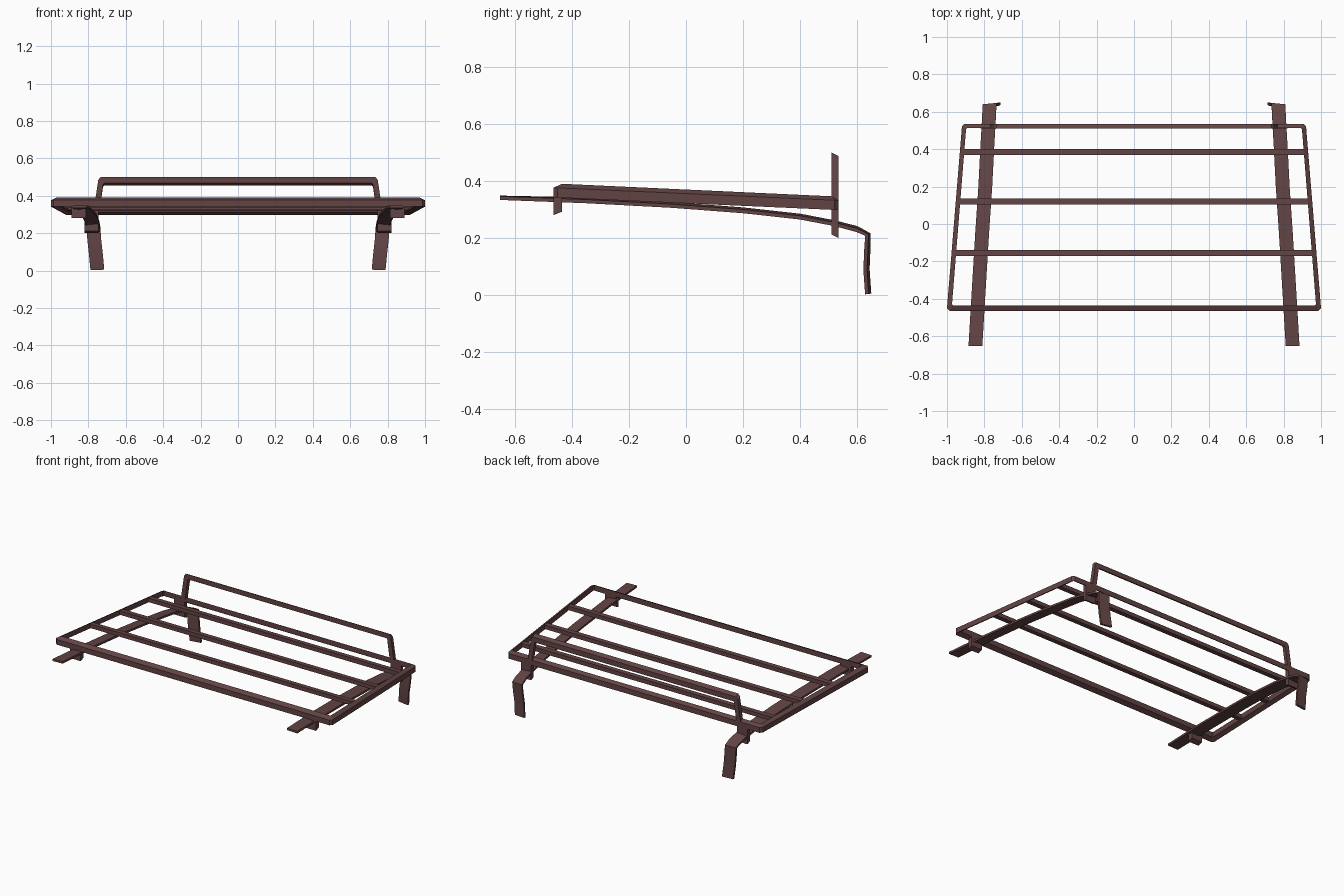
import bpy
from mathutils import Vector

cube = bpy.data.objects.get("Cube")
if cube:
    bpy.data.objects.remove(cube, do_unlink=True)

# One painted metal colour for the whole rack
paint = bpy.data.materials.new("dark brown paint")
paint.use_nodes = True
colour = (0.125, 0.058, 0.058, 1)
paint.diffuse_color = colour
paint.node_tree.nodes["Principled BSDF"].inputs["Base Color"].default_value = colour


def loft(name, rings, closed=False, mirror=False):
    """Skin a row of four-sided rings, capped or joined end to end."""
    verts = [p for ring in rings for p in ring]
    n = len(rings)
    faces = []
    for i in range(n if closed else n - 1):
        a, b = i * 4, (i + 1) % n * 4
        faces += [(a + k, a + (k + 1) % 4, b + (k + 1) % 4, b + k) for k in range(4)]
    if not closed:
        faces += [(3, 2, 1, 0), tuple(range(n * 4 - 4, n * 4))]
    mesh = bpy.data.meshes.new(name)
    mesh.from_pydata(verts, [], faces)
    mesh.materials.append(paint)
    obj = bpy.data.objects.new(name, mesh)
    bpy.context.collection.objects.link(obj)
    bpy.context.view_layer.objects.active = obj
    obj.select_set(True)
    bpy.ops.object.mode_set(mode='EDIT')
    bpy.ops.mesh.select_all(action='SELECT')
    bpy.ops.mesh.normals_make_consistent(inside=False)
    bpy.ops.object.mode_set(mode='OBJECT')
    obj.select_set(False)
    if mirror:
        obj.modifiers.new("mirror", 'MIRROR')
    return obj


def slanted_block(name, x0, x1, y0, y1, z0, z1, rise, mirror=False):
    """Box whose top and bottom rise towards the back."""
    rings = [[(x, y0, z0), (x, y1, z0 + rise), (x, y1, z1 + rise), (x, y0, z1)]
             for x in (x0, x1)]
    return loft(name, rings, mirror=mirror)


def frame_z(y):
    return 0.39 - 0.044 * (y + 0.435) / 0.95


# Outer tray frame with clipped corners and an outward sloping section
def corners(front_x, front_y, back_x, back_y, c):
    half = [(front_x - c, front_y), (front_x, front_y + c),
            (back_x, back_y - c), (back_x - c, back_y)]
    return half + [(-x, y) for x, y in reversed(half)]


rings = []
for (ox, oy), (ix, iy) in zip(corners(1.0, -0.465, 0.92, 0.535, 0.014),
                              corners(0.973, -0.435, 0.898, 0.512, 0.005)):
    zi = frame_z(iy)
    zo = zi - 0.014
    rings.append([(ox, oy, zo - 0.034), (ix, iy, zi - 0.034), (ix, iy, zi), (ox, oy, zo)])
loft("tray_frame", rings, closed=True)

# Cross slats
for i, y in enumerate((-0.155, 0.12, 0.385)):
    half = 0.975 - 0.08 * (y + 0.45)
    top = frame_z(y) - 0.003
    slanted_block(f"cross_slat_{i + 1}", -half, half, y - 0.016, y + 0.016,
                  top - 0.026, top, -0.001)

# Rear hoop
outer = [(0.772, 0.32), (0.747, 0.485), (0.735, 0.5)]
inner = [(0.742, 0.32), (0.722, 0.46), (0.717, 0.467)]
pairs = list(zip(outer, inner))
pairs += [((-o[0], o[1]), (-i[0], i[1])) for o, i in reversed(pairs)]
y0, y1, drop = 0.51, 0.535, 0.013
loft("rear_hoop", [[(o[0], y0, o[1]), (o[0], y1, o[1] - drop),
                    (i[0], y1, i[1] - drop), (i[0], y0, i[1])] for o, i in pairs])

# Brackets joining the tray to the straps
slanted_block("front_brackets", 0.812, 0.89, -0.465, -0.435, 0.28, 0.36, 0.012, True)
slanted_block("rear_brackets", 0.745, 0.82, 0.51, 0.535, 0.212, 0.33, -0.012, True)

# Curved side straps with hanging rear ends: centre x, y, z, sideways twist
path = [(0.848, -0.652, 0.341, 0), (0.83, -0.35, 0.332, 0), (0.812, -0.05, 0.316, 0),
        (0.795, 0.2, 0.297, 0), (0.785, 0.4, 0.275, 0), (0.778, 0.52, 0.252, 0),
        (0.774, 0.6, 0.231, -0.03), (0.772, 0.638, 0.212, -0.1),
        (0.768, 0.636, 0.16, -0.12), (0.76, 0.633, 0.09, -0.12), (0.752, 0.639, 0.004, -0.12)]
rings = []
for i, (x, y, z, twist) in enumerate(path):
    a, b = path[max(i - 1, 0)], path[min(i + 1, len(path) - 1)]
    along = Vector((0, b[1] - a[1], b[2] - a[2])).normalized()
    normal = Vector((0, -along.z, along.y)) * 0.0065
    across = Vector((1, twist, -0.1 if 0 < i < 7 else -0.03)) * 0.037
    c = Vector((x, y, z))
    rings.append([c - across - normal, c + across - normal,
                  c + across + normal, c - across + normal])
strap = loft("side_straps", rings, mirror=True)
strap.select_set(True)
bpy.ops.object.shade_smooth_by_angle(angle=0.6)
strap.select_set(False)
